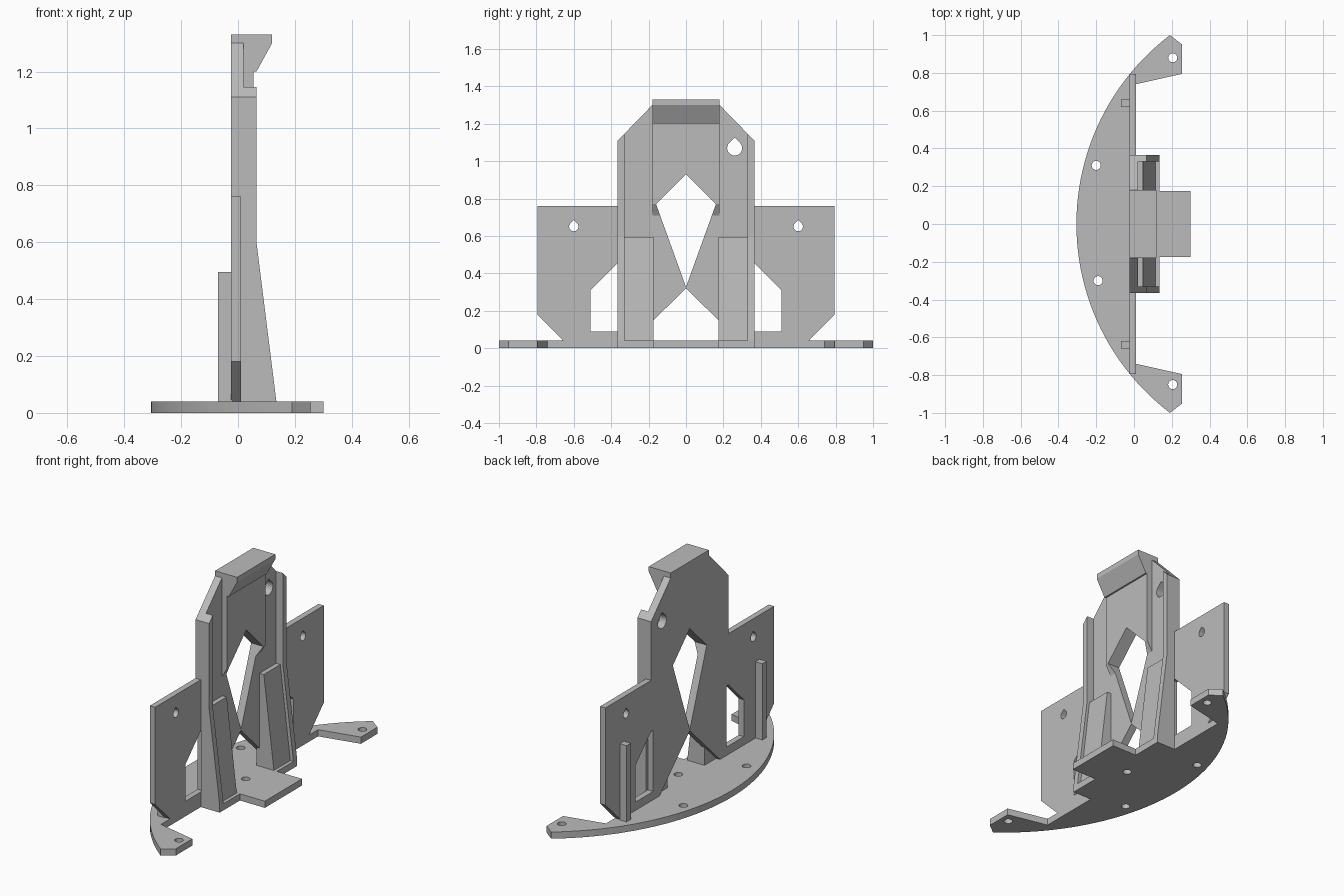
import bpy, bmesh, math

cube = bpy.data.objects.get("Cube")
if cube:
    bpy.data.objects.remove(cube)

grey = bpy.data.materials.new("plain_grey")
grey.use_nodes = True
COLOUR = (0.5, 0.5, 0.5, 1)
grey.diffuse_color = COLOUR
grey.node_tree.nodes["Principled BSDF"].inputs["Base Color"].default_value = COLOUR


def prism(name, outline, axis, lo, hi):
    """Extrude a 2D outline along one axis from lo to hi."""
    place = {"x": lambda a, b, t: (t, a, b),
             "y": lambda a, b, t: (a, t, b),
             "z": lambda a, b, t: (a, b, t)}[axis]
    bm = bmesh.new()
    low = [bm.verts.new(place(a, b, lo)) for a, b in outline]
    high = [bm.verts.new(place(a, b, hi)) for a, b in outline]
    bm.faces.new(low)
    bm.faces.new(high)
    n = len(outline)
    for i in range(n):
        j = (i + 1) % n
        bm.faces.new((low[i], low[j], high[j], high[i]))
    bmesh.ops.recalc_face_normals(bm, faces=bm.faces)
    mesh = bpy.data.meshes.new(name)
    bm.to_mesh(mesh)
    bm.free()
    mesh.materials.append(grey)
    obj = bpy.data.objects.new(name, mesh)
    bpy.context.collection.objects.link(obj)
    return obj


def rect(a0, a1, b0, b1):
    return [(a0, b0), (a1, b0), (a1, b1), (a0, b1)]


def circle(a, b, r, n=24):
    return [(a + r * math.cos(2 * math.pi * i / n),
             b + r * math.sin(2 * math.pi * i / n)) for i in range(n)]


def teardrop(a, b, r, n=18):
    """Round hole with a pointed top."""
    arc = [math.radians(135 + 270 * i / n) for i in range(n + 1)]
    return [(a + r * math.cos(t), b + r * math.sin(t)) for t in arc] + [(a, b + r * 1.41)]


def cut(obj, outlines, axis):
    """Cut straight holes through an object."""
    for outline in outlines:
        cutter = prism("cutter", outline, axis, -0.5, 0.5)
        cutter.hide_render = True
        mod = obj.modifiers.new("hole", "BOOLEAN")
        mod.operation = "DIFFERENCE"
        mod.solver = "EXACT"
        mod.object = cutter
        bpy.context.view_layer.objects.active = obj
        bpy.ops.object.modifier_apply(modifier=mod.name)
        bpy.data.objects.remove(cutter)


# Crescent base with two arms and a front tongue
R, CX = 1.2576, 0.9526
END = math.asin(1 / R)
arc = [(CX - R * math.cos(t), R * math.sin(t))
       for t in (END * (1 - i / 24) for i in range(49))]
half = [(0.255, 0.95), (0.255, 0.795), (0.01, 0.74), (0.01, 0.365),
        (0.135, 0.365), (0.135, 0.175), (0.3, 0.175)]
base = prism("base_plate", arc + [(x, -y) for x, y in half] + half[::-1], "z", 0, 0.04)
cut(base, [circle(-0.2, 0.31, 0.024), circle(-0.19, -0.3, 0.024), circle(0.05, 0, 0.024),
           circle(0.205, 0.88, 0.024), circle(0.205, -0.85, 0.024)], "z")

# Upright centre panel with a kite opening and a triangular arch below it
core_half = [(0.29, 0.035), (0.365, 0.035), (0.365, 1.11), (0.18, 1.3)]
core = prism("centre_panel", [(0, 0.32)] + core_half
             + [(-y, z) for y, z in core_half[::-1]], "x", -0.025, 0.02)
kite = [(0, 0.327), (0.16, 0.77), (0, 0.93), (-0.16, 0.77)]
ear_hole = teardrop(0.26, 1.07, 0.04)
cut(core, [kite, ear_hole], "x")

# Raised centre block ending in a hooked lip at the top
hook = prism("hook_block", [(-0.025, 1.3), (-0.025, 1.33), (0.12, 1.33), (0.12, 1.3),
                            (0.065, 1.2), (0.055, 1.2), (0.055, 0.77), (0.02, 0.71),
                            (0.02, 1.3)], "y", -0.18, 0.18)
cut(hook, [kite], "x")

for side, s in (("left", 1), ("right", -1)):
    # Side wing with a window and a small hole
    wing_outline = [(0.36, 0.035), (0.65, 0.035), (0.795, 0.18), (0.795, 0.76), (0.36, 0.76)]
    wing = prism(side + "_wing", [(s * y, z) for y, z in wing_outline], "x", -0.025, 0.01)
    window = [(s * y, z) for y, z in
              [(0.345, 0.09), (0.51, 0.09), (0.51, 0.31), (0.365, 0.455), (0.345, 0.455)]]
    cut(wing, [window, teardrop(s * 0.6, 0.65, 0.025)], "x")
    cut(core, [window], "x")

    # Tapered outer rib with its top corner cut to follow the panel
    rib = prism(side + "_rib", [(0.01, 0), (0.135, 0), (0.135, 0.04), (0.065, 0.6),
                                (0.065, 1.15), (0.01, 1.15)], "y", s * 0.33, s * 0.365)
    cut(rib, [[(s * y, z) for y, z in [(0.325, 1.151), (0.365, 1.11), (0.5, 1.11), (0.5, 1.3)]]], "x")

    # Sloping buttress beside the rib
    prism(side + "_buttress", [(0.0, 0.035), (0.115, 0.035), (0.048, 0.595), (0.0, 0.595)],
          "y", s * 0.175, s * 0.335)

    # Narrow post behind the wing
    prism(side + "_rear_post", rect(-0.07, -0.02, 0.035, 0.495), "y", s * 0.62, s * 0.66)
